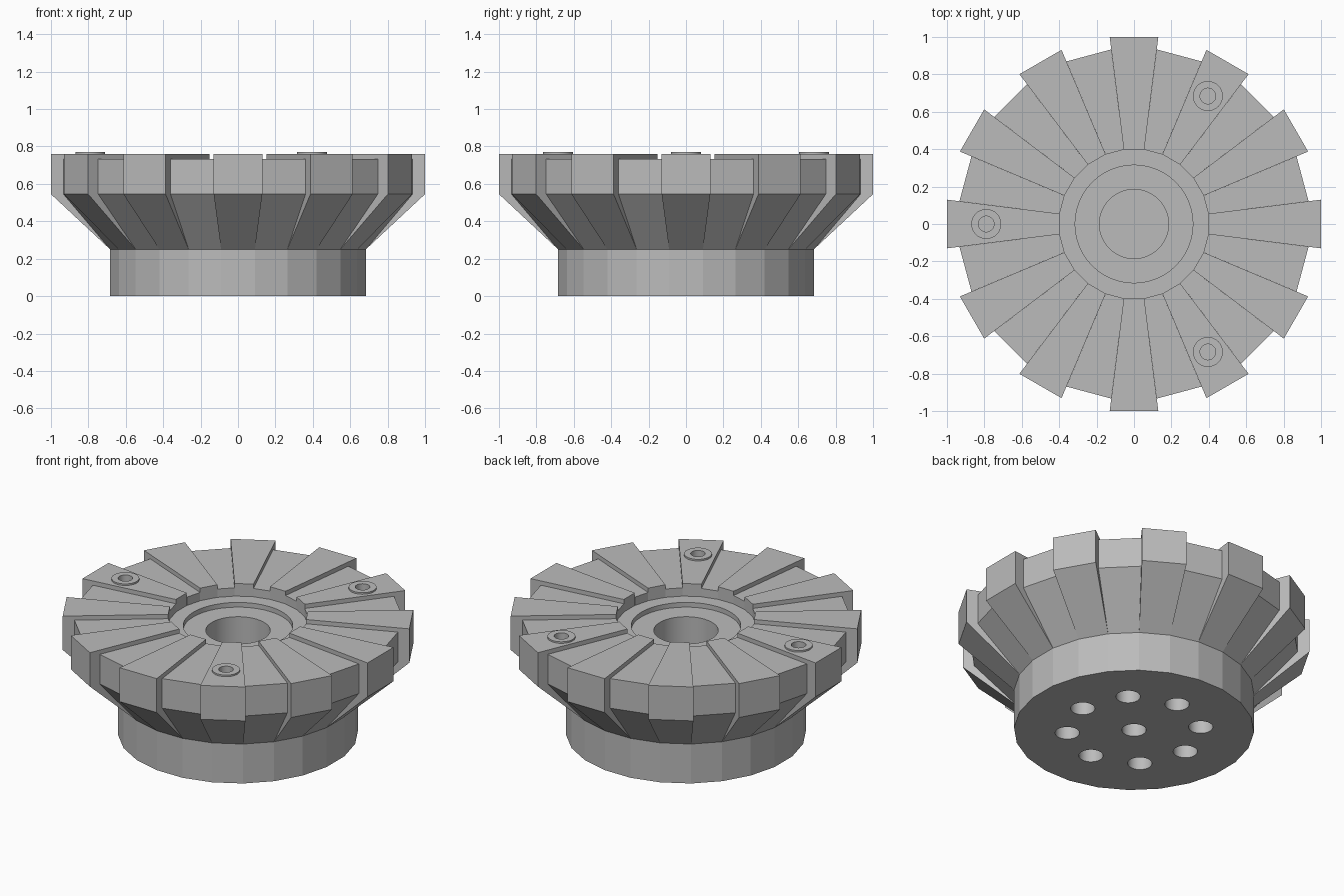
import bpy, bmesh
from math import radians, cos, sin, pi
from mathutils import Matrix, Vector

cube = bpy.data.objects.get("Cube")
if cube:
    bpy.data.objects.remove(cube, do_unlink=True)

GREY = (0.5, 0.5, 0.5, 1)
mat = bpy.data.materials.new("machined grey")
mat.use_nodes = True
mat.diffuse_color = GREY
mat.node_tree.nodes["Principled BSDF"].inputs["Base Color"].default_value = GREY


def finish(bm, name, smooth=False):
    """Turn a bmesh into a linked, coloured object."""
    bmesh.ops.recalc_face_normals(bm, faces=bm.faces)
    mesh = bpy.data.meshes.new(name)
    bm.to_mesh(mesh)
    bm.free()
    mesh.materials.append(mat)
    obj = bpy.data.objects.new(name, mesh)
    bpy.context.collection.objects.link(obj)
    if smooth:
        smooth_edges(obj)
    return obj


def smooth_edges(obj):
    bpy.ops.object.select_all(action="DESELECT")
    obj.select_set(True)
    bpy.context.view_layer.objects.active = obj
    bpy.ops.object.shade_smooth_by_angle(angle=radians(12))


def lathe(profile, name, sides=48):
    """Spin an (r, z) profile around z."""
    bm = bmesh.new()
    verts = [bm.verts.new((r, 0, z)) for r, z in profile]
    edges = [bm.edges.new(pair) for pair in zip(verts, verts[1:])]
    bmesh.ops.spin(bm, geom=verts + edges, angle=2 * pi, steps=sides,
                   axis=(0, 0, 1), cent=(0, 0, 0))
    bmesh.ops.remove_doubles(bm, verts=bm.verts, dist=0.0001)
    return finish(bm, name, smooth=True)


def wedge(profile, slope, offset, angle, name):
    """Solid from an (r, z) outline whose half width grows with r."""
    bm = bmesh.new()
    rows = [[bm.verts.new((r, s * (slope * r + offset), z)) for r, z in profile]
            for s in (-1, 1)]
    for row in rows:
        bm.faces.new(row)
    for i in range(len(profile)):
        a, b = rows
        bm.faces.new((a[i - 1], a[i], b[i], b[i - 1]))
    bm.transform(Matrix.Rotation(angle, 4, "Z"))
    return finish(bm, name)


def drill(obj, centres, radius, z0, z1):
    """Cut round blind holes into an object."""
    bm = bmesh.new()
    for x, y in centres:
        bmesh.ops.create_cone(bm, cap_ends=True, segments=32, radius1=radius,
                              radius2=radius, depth=z1 - z0,
                              matrix=Matrix.Translation((x, y, (z0 + z1) / 2)))
    cutter = finish(bm, obj.name + "_cutter")
    mod = obj.modifiers.new("holes", "BOOLEAN")
    mod.operation = "DIFFERENCE"
    mod.object = cutter
    bpy.context.view_layer.objects.active = obj
    bpy.ops.object.modifier_apply(modifier=mod.name)
    bpy.data.objects.remove(cutter, do_unlink=True)
    smooth_edges(obj)


def polar(r, a):
    return (r * cos(a), r * sin(a))


BASE_TOP, SHOULDER, TOP = 0.25, 0.545, 0.76

# Faceted base with a ring of blind holes and one in the middle
bm = bmesh.new()
turn = Matrix.Rotation(radians(7.5), 4, "Z")
bmesh.ops.create_cone(bm, cap_ends=True, segments=24, radius1=0.69, radius2=0.69,
                      depth=BASE_TOP,
                      matrix=Matrix.Translation((0, 0, BASE_TOP / 2)) @ turn)
base = finish(bm, "base")
holes = [(0, 0)] + [polar(0.385, i * pi / 4) for i in range(8)]
drill(base, holes, 0.07, -0.1, 0.2)

# Hub with a stepped recess and a central bore
lathe([(0, 0.3), (0.185, 0.3), (0.185, 0.65), (0.315, 0.65), (0.315, 0.68),
       (0.402, 0.68), (0.402, BASE_TOP)], "hub")

# Alternating raised teeth and lower segments
for i in range(12):
    a = i * pi / 6
    tooth = wedge([(0.398, BASE_TOP), (0.684, BASE_TOP), (1, SHOULDER),
                   (1, TOP), (0.398, TOP)], 0.125, 0.005, a, f"tooth_{i + 1}")
    wedge([(0.398, BASE_TOP), (0.684, BASE_TOP), (0.933, SHOULDER),
           (0.933, 0.733), (0.398, 0.733)], 0.138, -0.005, a + pi / 12,
          f"low_segment_{i + 1}")
    # Every fourth tooth carries a raised collar around a hole
    if i % 4 == 2:
        x, y = polar(0.79, a)
        drill(tooth, [(x, y)], 0.042, TOP - 0.1, TOP + 0.1)
        collar = lathe([(0.042, TOP - 0.01), (0.042, 0.77), (0.08, 0.77),
                        (0.08, TOP - 0.01), (0.042, TOP - 0.01)], "collar", 32)
        collar.location = (x, y, 0)
